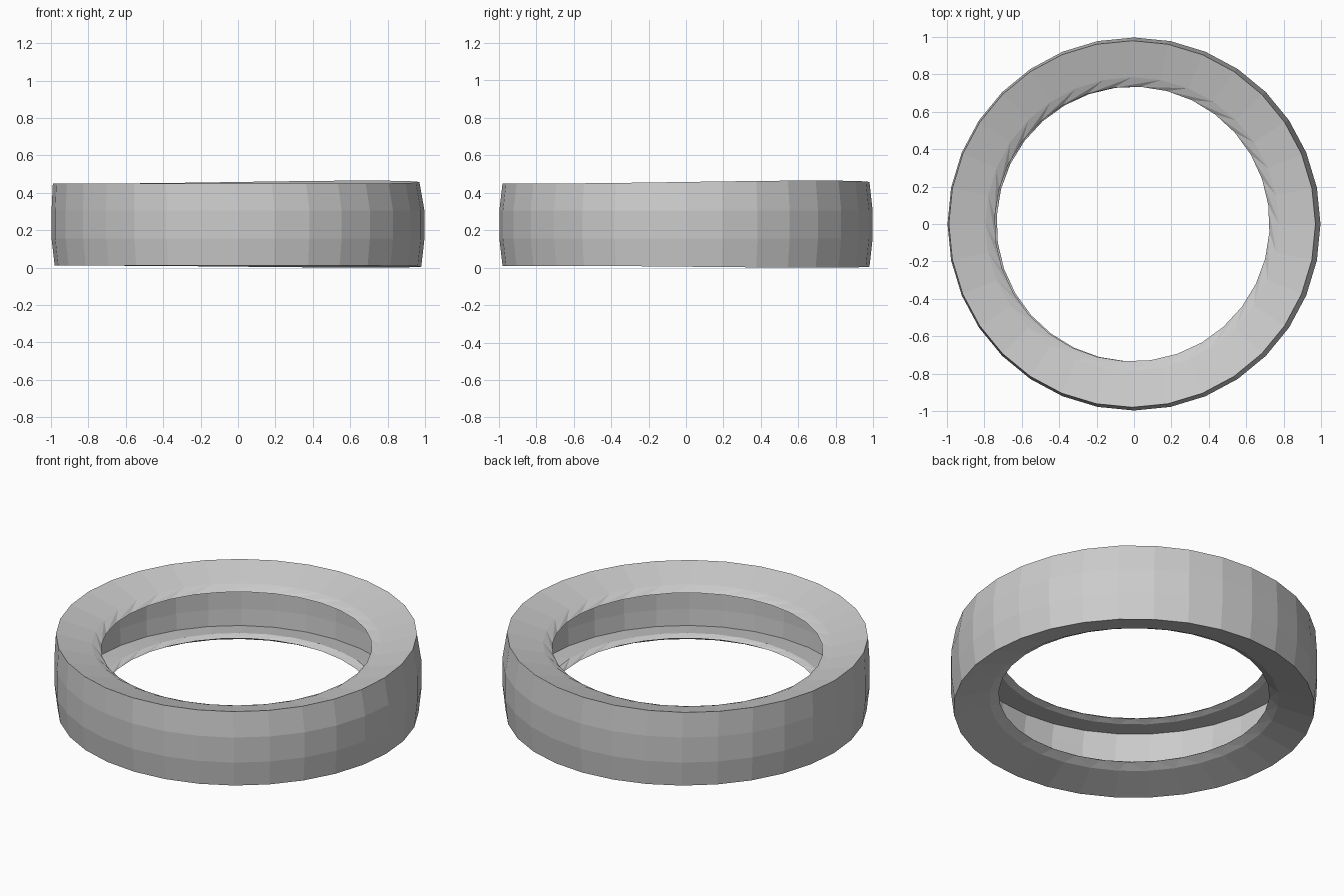
import bpy, bmesh, math

if "Cube" in bpy.data.objects:
    bpy.data.objects.remove(bpy.data.objects["Cube"])

SEGMENTS = 32
STEP = 2 * math.pi / SEGMENTS

# Half of the closed cross-section: (radius, height above mid plane, twist in segments)
MID = 0.23
HALF = [
    (0.997, 0.075, 0), (0.98, 0.22, 0),        # bulging tread
    (0.785, 0.165, 0.0), (0.735, 0.137, 0.7),  # sloping sidewall and ragged lip
    (0.77, 0.122, 0.0),                        # inside of the lip
    (0.92, 0.147, 0), (0.925, 0.05, 0),        # hollow inside
]
PROFILE = ([(r, MID + h, t) for r, h, t in HALF]
           + [(r, MID - h, t) for r, h, t in reversed(HALF)])


def point(radius, height, twist, i):
    angle = (i + twist) * STEP
    # The sidewalls swell slightly towards one corner
    swell = max(0.0, math.cos(angle - math.radians(45))) ** 2
    z = height + swell * (0.015 if height > 0.35 else -0.01 if height < 0.1 else 0)
    shift = -0.01 if height > 0.34 else 0
    return (radius * math.cos(angle) + shift, radius * math.sin(angle), z)


# Hollow tyre with faceted, sawtooth inner lips
bm = bmesh.new()
rings = [[bm.verts.new(point(*p, i)) for i in range(SEGMENTS)] for p in PROFILE]
for k, ring in enumerate(rings):
    n = (k + 1) % len(rings)
    nxt = rings[n]
    twisted = PROFILE[k][2] != PROFILE[n][2]
    for i in range(SEGMENTS):
        j = (i + 1) % SEGMENTS
        a, b, c, d = ring[i], ring[j], nxt[j], nxt[i]
        if twisted:
            # Diagonals run against the twist, leaving folded slivers
            bm.faces.new((a, b, c))
            bm.faces.new((a, c, d))
        else:
            bm.faces.new((a, b, c, d))
bmesh.ops.recalc_face_normals(bm, faces=bm.faces)

mesh = bpy.data.meshes.new("tyre")
bm.to_mesh(mesh)
bm.free()
# Stand it on the floor
low = min(v.co.z for v in mesh.vertices)
for v in mesh.vertices:
    v.co.z -= low
tyre = bpy.data.objects.new("tyre", mesh)
bpy.context.collection.objects.link(tyre)
